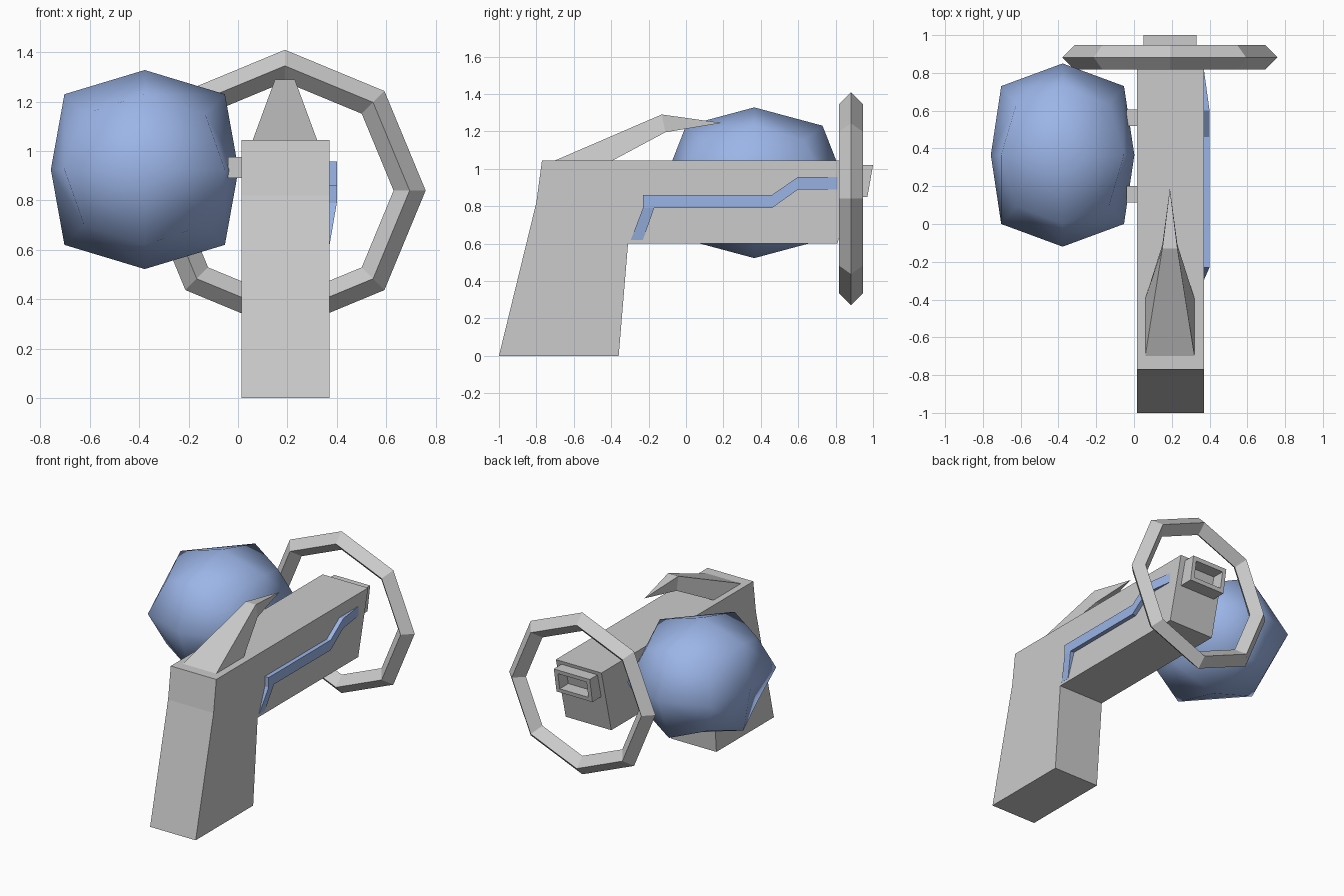
import bpy, bmesh
from mathutils import Vector

if "Cube" in bpy.data.objects:
    bpy.data.objects.remove(bpy.data.objects["Cube"])

CX = 0.19  # centre plane of the body

blue = bpy.data.materials.new("blue")
blue.diffuse_color = (0.33, 0.46, 0.8, 1)
blue.use_nodes = True
blue.node_tree.nodes["Principled BSDF"].inputs["Base Color"].default_value = blue.diffuse_color


def finish(name, bm, mat=None):
    bmesh.ops.recalc_face_normals(bm, faces=bm.faces[:])
    me = bpy.data.meshes.new(name)
    bm.to_mesh(me)
    bm.free()
    ob = bpy.data.objects.new(name, me)
    bpy.context.collection.objects.link(ob)
    if mat:
        me.materials.append(mat)
    return ob


def extrude_profile(pts, x0, x1):
    """Solid from a (y, z) outline between two x planes."""
    bm = bmesh.new()
    face = bm.faces.new([bm.verts.new((x0, y, z)) for y, z in pts])
    ext = bmesh.ops.extrude_face_region(bm, geom=[face], use_keep_orig=True)
    for v in ext["geom"]:
        if isinstance(v, bmesh.types.BMVert):
            v.co.x = x1
    bmesh.ops.recalc_face_normals(bm, faces=bm.faces[:])
    return bm


def loft(rings):
    """Solid skinned through four-point rings."""
    bm = bmesh.new()
    rows = [[bm.verts.new(p) for p in r] for r in rings]
    for a, b in zip(rows, rows[1:]):
        for i in range(4):
            j = (i + 1) % 4
            bm.faces.new((a[i], a[j], b[j], b[i]))
    bm.faces.new(rows[0])
    bm.faces.new(rows[-1])
    bmesh.ops.remove_doubles(bm, verts=bm.verts[:], dist=0.0005)
    return bm


# Grip and barrel housing
finish("grip_and_body", extrude_profile(
    [(-1, 0), (-0.36, 0), (-0.31, 0.6), (0.81, 0.6), (0.92, 1.045), (-0.77, 1.045), (-0.8, 0.82)],
    0.015, 0.37))

# Muzzle with a recessed opening
bm = extrude_profile([(0.82, 0.85), (0.97, 0.85), (1.0, 1.02), (0.82, 1.02)], 0.05, 0.33)
bm.faces.ensure_lookup_table()
end = max(bm.faces, key=lambda f: f.calc_center_median().y)
bmesh.ops.inset_region(bm, faces=[end], thickness=0.04)
inner = bmesh.ops.extrude_discrete_faces(bm, faces=[end])["faces"][0]
bmesh.ops.translate(bm, verts=inner.verts[:], vec=(0, -0.1, 0))
finish("muzzle", bm)

# Rear hammer fin, tapering to a forward point
def fin_ring(half, rear, front):
    (y0, z0), (y1, z1) = rear, front
    return [(CX - half, y0, z0), (CX + half, y0, z0), (CX + half, y1, z1), (CX - half, y1, z1)]

finish("hammer_fin", loft([
    fin_ring(0.132, (-0.71, 1.04), (-0.40, 1.04)),
    fin_ring(0.04, (-0.13, 1.29), (-0.11, 1.195)),
    fin_ring(0.0001, (0.19, 1.245), (0.19, 1.245))]))

# Side strip, fading into the body at both ends: upper (y, z), lower (y, z), outer x
stations = [((-0.295, 0.62), (-0.23, 0.62), 0.371), ((-0.23, 0.79), (-0.17, 0.79), 0.40),
            ((-0.23, 0.86), (-0.15, 0.79), 0.40), ((0.46, 0.86), (0.46, 0.79), 0.40),
            ((0.60, 0.957), (0.60, 0.89), 0.40), ((0.81, 0.957), (0.81, 0.89), 0.371)]
finish("side_strip", loft([[(0.36, *u), (x, *u), (x, *l), (0.36, *l)] for u, l, x in stations]), blue)

# Eight-sided ring around the muzzle
bpy.ops.mesh.primitive_torus_add(major_segments=8, minor_segments=4, major_radius=0.505,
                                 minor_radius=0.065, location=(CX, 0.882, 0.84),
                                 rotation=(1.5707963, 0, 0))
bpy.context.object.name = "muzzle_ring"

# Rounded tank: a once-divided cube with edges and corners pulled in
bm = bmesh.new()
bmesh.ops.create_cube(bm, size=2)
bmesh.ops.subdivide_edges(bm, edges=bm.edges[:], cuts=1, use_grid_fill=True)
sizes = {1: (0.38, 0.485, 0.403), 2: (0.325, 0.365, 0.305), 3: (0.245, 0.27, 0.225)}
for v in bm.verts:
    n = sum(abs(c) > 0.5 for c in v.co)
    v.co = Vector([c * s for c, s in zip(v.co, sizes[n])]) + Vector((-0.378, 0.365, 0.925))
for f in bm.faces:
    f.smooth = True
finish("tank", bm, blue)

# Two pegs joining tank and body
for label, y in (("rear", 0.115), ("front", 0.52)):
    finish(label + "_tank_peg", extrude_profile(
        [(y, 0.89), (y + 0.085, 0.89), (y + 0.085, 0.975), (y, 0.975)], -0.04, 0.03))
